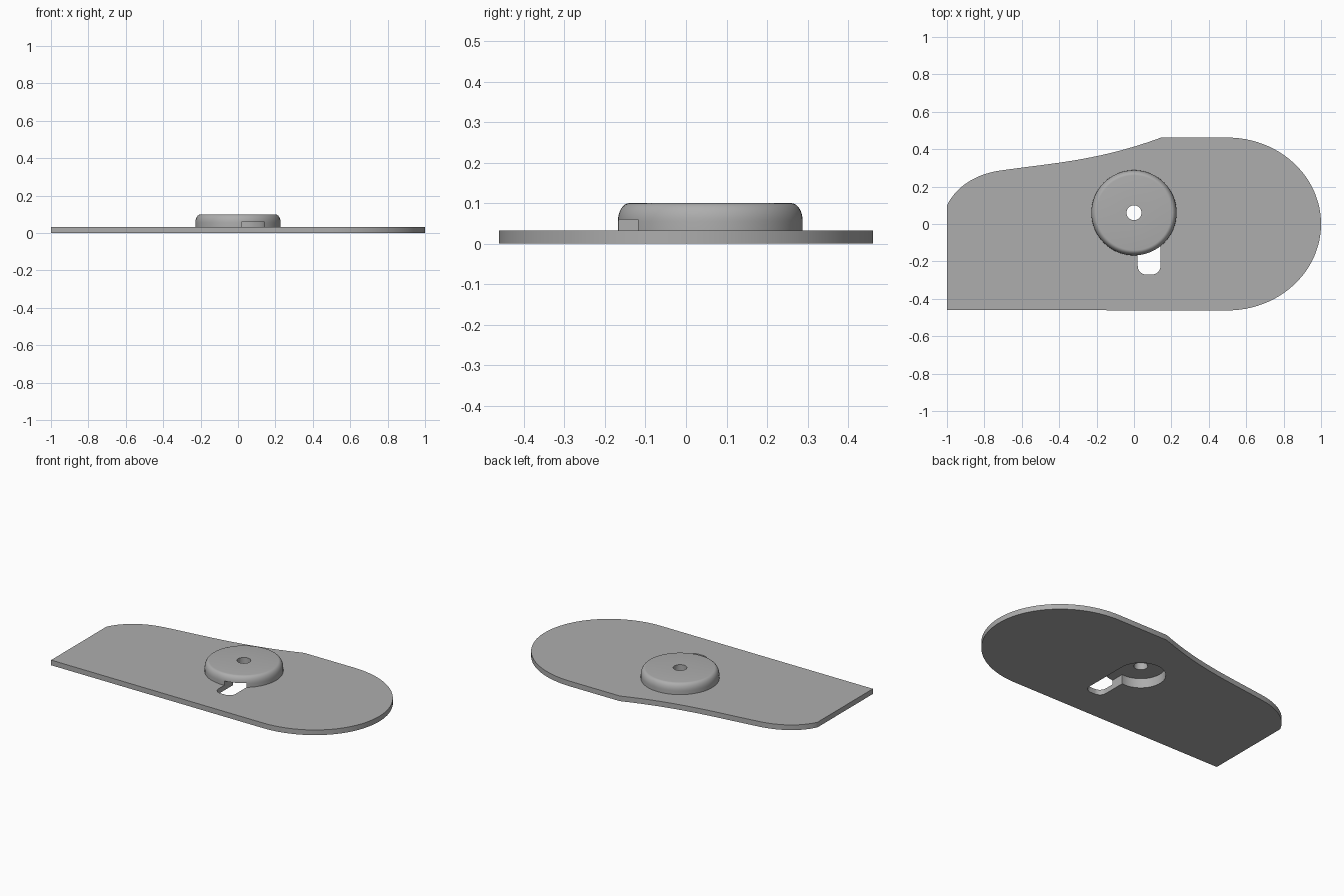
import bpy, bmesh, math
from mathutils import Vector
from mathutils.geometry import interpolate_bezier

old = bpy.data.objects.get("Cube")
if old:
    bpy.data.objects.remove(old)

THICK, CEILING, TOP = 0.033, 0.06, 0.1
HUB_Y, HUB_R, CAVITY_R, HOLE_R = 0.06, 0.228, 0.142, 0.04
SLOT_LEFT, SLOT_END, SLOT_ROUND = 0.02, -0.27, 0.045

grey = bpy.data.materials.new("plain_grey")
grey.use_nodes = True
colour = (0.42, 0.42, 0.42, 1)
grey.diffuse_color = colour
grey.node_tree.nodes["Principled BSDF"].inputs["Base Color"].default_value = colour


def make_object(name, bm):
    bmesh.ops.recalc_face_normals(bm, faces=bm.faces)
    mesh = bpy.data.meshes.new(name)
    bm.to_mesh(mesh)
    bm.free()
    mesh.materials.append(grey)
    obj = bpy.data.objects.new(name, mesh)
    bpy.context.collection.objects.link(obj)
    return obj


def prism(name, outline, low, high):
    bm = bmesh.new()
    face = bm.faces.new([bm.verts.new((x, y, low)) for x, y in outline])
    moved = bmesh.ops.extrude_face_region(bm, geom=[face])["geom"]
    verts = [v for v in moved if isinstance(v, bmesh.types.BMVert)]
    bmesh.ops.translate(bm, vec=(0, 0, high - low), verts=verts)
    # extrusion can leave the base open, so close it
    bmesh.ops.holes_fill(bm, edges=[e for e in bm.edges if e.is_boundary])
    return make_object(name, bm)


def arc(cx, cy, rx, ry, start, end, steps):
    angles = [math.radians(start + (end - start) * i / steps) for i in range(steps + 1)]
    return [(cx + rx * math.cos(a), cy + ry * math.sin(a)) for a in angles]


def bezier(a, b, c, d, steps=16):
    points = interpolate_bezier(*[Vector((*p, 0)) for p in (a, b, c, d)], steps)
    return [(p.x, p.y) for p in points]


# Base plate: rounded right end, stepped curve at the back, square left end
outline = [(-1, -0.46)] + arc(0.5, 0, 0.5, 0.462, -90, 90, 48)
outline += bezier((0.145, 0.462), (-0.2, 0.335), (-0.45, 0.325), (-0.72, 0.285))
outline += bezier((-0.72, 0.285), (-0.85, 0.265), (-0.95, 0.2), (-1, 0.1))[1:]
plate = prism("base_plate", outline, 0, THICK)

# Round hub: lathed profile with a softened top rim
profile = [(0, THICK), (HUB_R, THICK)]
profile += arc(HUB_R - 0.028, 0.055, 0.028, TOP - 0.055, 0, 90, 8) + [(0, TOP)]
bm = bmesh.new()
verts = [bm.verts.new((r, HUB_Y, z)) for r, z in profile]
edges = [bm.edges.new(pair) for pair in zip(verts, verts[1:])]
bmesh.ops.spin(bm, geom=verts + edges, cent=(0, HUB_Y, 0), axis=(0, 0, 1),
               angle=math.tau, steps=64)
bmesh.ops.remove_doubles(bm, verts=bm.verts, dist=0.0001)
hub = make_object("round_hub", bm)

# Underside cavity with its side slot, and the centre hole
meet = 360 - math.degrees(math.acos(SLOT_LEFT / CAVITY_R))
corner_y = SLOT_END + SLOT_ROUND
recess = arc(0, HUB_Y, CAVITY_R, CAVITY_R, 0, meet, 48)
recess += arc(SLOT_LEFT + SLOT_ROUND, corner_y, SLOT_ROUND, SLOT_ROUND, 180, 270, 8)
recess += arc(CAVITY_R - SLOT_ROUND, corner_y, SLOT_ROUND, SLOT_ROUND, 270, 360, 8)
cutters = [
    prism("recess_cutter", recess, -0.1, CEILING),
    prism("hole_cutter", arc(0, HUB_Y, HOLE_R, HOLE_R, 0, 348.75, 31), -0.1, 0.2),
]

for part in (plate, hub):
    bpy.ops.object.select_all(action="DESELECT")
    part.select_set(True)
    bpy.context.view_layer.objects.active = part
    for cutter in cutters:
        cut = part.modifiers.new("cut", "BOOLEAN")
        cut.operation, cut.solver, cut.object = "DIFFERENCE", "EXACT", cutter
        bpy.ops.object.modifier_apply(modifier=cut.name)
    bpy.ops.object.shade_smooth_by_angle(angle=math.radians(30))

for cutter in cutters:
    bpy.data.objects.remove(cutter)
